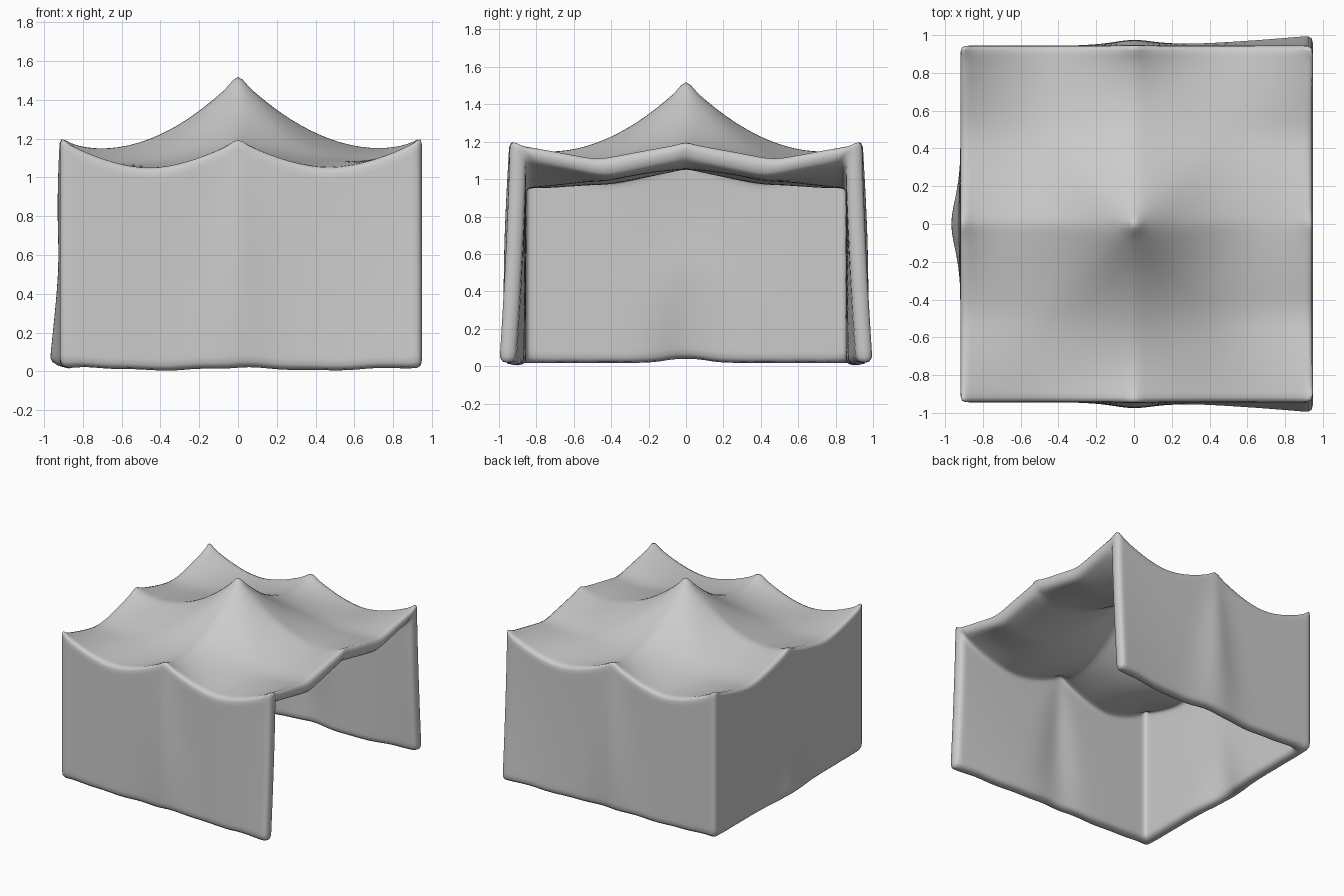
import bpy, bmesh, math

if "Cube" in bpy.data.objects:
    bpy.data.objects.remove(bpy.data.objects["Cube"])

N = 24                       # roof cells per side
M = 14                       # wall rows
THICK = 0.09


def spread(t, k):
    # 0..1 with tighter spacing at both ends
    return t - k * math.sin(2 * math.pi * t)


half = [spread(k / (N // 2), 0.06) for k in range(N // 2 + 1)]
us = [-h for h in reversed(half[1:])] + half
hs = [spread(k / M, 0.04) for k in range(M + 1)]


def gauss(x, w):
    return math.exp(-(x / w) ** 2)


def tip(d):
    # small spike that keeps pulled points sharp after smoothing
    return max(0, 1 - d / 0.05)


def edge(s, sag, p):
    # scalloped edge height: high at the middle and the corners
    return 1.205 - sag * (1 - abs(2 * abs(s) - 1) ** p)


def ridge(s):
    # profile from the central peak to the middle of a side
    s = abs(s)
    return 1.525 - 0.96 * s + 0.64 * s ** 2 - 0.06 * s ** 3 + 0.06 * s ** 6


def roof_z(u, v):
    a, b = abs(u), abs(v)
    side = edge(v, 0.095, 1.0) if u > 0 else edge(v, 0.12, 1.4)
    z = (1 - b) * ridge(u) + b * edge(u, 0.158, 1.7)
    z += (1 - a) * ridge(v) + a * side
    z -= (1 - a) * (1 - b) * 1.525 + (1 - (1 - a) * (1 - b)) * 1.205
    z += 16 * 0.10 * a * (1 - a) * b * (1 - b)      # fuller quarter panels
    m = min(1, 1.6 * max(a, b))
    w = m * m * (3 - 2 * m)                         # round cone near the peak
    z = z * w + ridge(min(1, math.hypot(a, b))) * (1 - w)
    z += 0.05 * tip(math.hypot(a, b))
    z += 0.02 * tip(math.hypot(1 - a, b)) + 0.02 * tip(math.hypot(a, 1 - b))
    return z + 0.035 * tip(math.hypot(1 - a, 1 - b))


def plan(u, v, inner):
    x = u * (0.95 if u > 0 else (0.918 - inner))
    return x, v * (0.944 - inner)


def wall_point(u, v, h, inner, top):
    # hanging cloth: folds under the mid points, flare at the open end
    x, y = plan(u, v, inner)
    if abs(v) == 1:
        out = 0.058 * h ** 1.4 * max(0, u) ** 1.6
        out += 0.032 * math.sin(math.pi * min(1, h * 0.75)) * gauss(u, 0.07 + 0.13 * h)
        y += math.copysign(out, v)
        low = 0.010 + 0.007 * math.sin(7 * u + 1.5) + 0.004 * math.sin(19 * u)
    else:
        low = 0.012 + 0.025 * gauss(v, 0.15) + 0.004 * math.sin(15 * v) ** 2
        x -= 0.055 * max(0, (h - 0.5) / 0.5) ** 1.2 * gauss(v, 0.2)
        x -= 0.012 * math.sin(math.pi * min(1, h * 1.6)) * gauss(v, 0.3)
    return x, y, top * (1 - h) + low * h


# Columns around the three closed sides: front, left, back
path = [(i, 0) for i in range(N, -1, -1)]
path += [(0, j) for j in range(1, N + 1)]
path += [(i, N) for i in range(1, N + 1)]


def add_layer(bm, inner):
    # roof grid plus three walls; returns the open border loop
    drop = inner * 1.1
    roof = {}
    for i, u in enumerate(us):
        for j, v in enumerate(us):
            roof[i, j] = bm.verts.new((*plan(u, v, inner), roof_z(u, v) - drop))
    for i in range(N):
        for j in range(N):
            bm.faces.new((roof[i, j], roof[i + 1, j], roof[i + 1, j + 1], roof[i, j + 1]))
    cols = []
    for i, j in path:
        u, v = us[i], us[j]
        top = roof_z(u, v) - drop
        cols.append([roof[i, j]] + [bm.verts.new(wall_point(u, v, h, inner, top)) for h in hs[1:]])
    for a, b in zip(cols, cols[1:]):
        for k in range(M):
            bm.faces.new((a[k], a[k + 1], b[k + 1], b[k]))
    border = cols[0][:-1] + [c[-1] for c in cols]
    border += cols[-1][-2:0:-1]
    border += [roof[N, j] for j in range(N, 0, -1)]
    return border


# Canopy: outer and inner cloth faces joined by a hem
bm = bmesh.new()
outer = add_layer(bm, 0.0)
inner = add_layer(bm, THICK)
for k in range(len(outer)):
    n = (k + 1) % len(outer)
    bm.faces.new((outer[k], outer[n], inner[n], inner[k]))
bmesh.ops.recalc_face_normals(bm, faces=bm.faces)
for f in bm.faces:
    f.smooth = True
mesh = bpy.data.meshes.new("tent_canopy")
bm.to_mesh(mesh)
bm.free()
canopy = bpy.data.objects.new("tent_canopy", mesh)
bpy.context.collection.objects.link(canopy)
sub = canopy.modifiers.new("soft_cloth", 'SUBSURF')
sub.levels = sub.render_levels = 1
